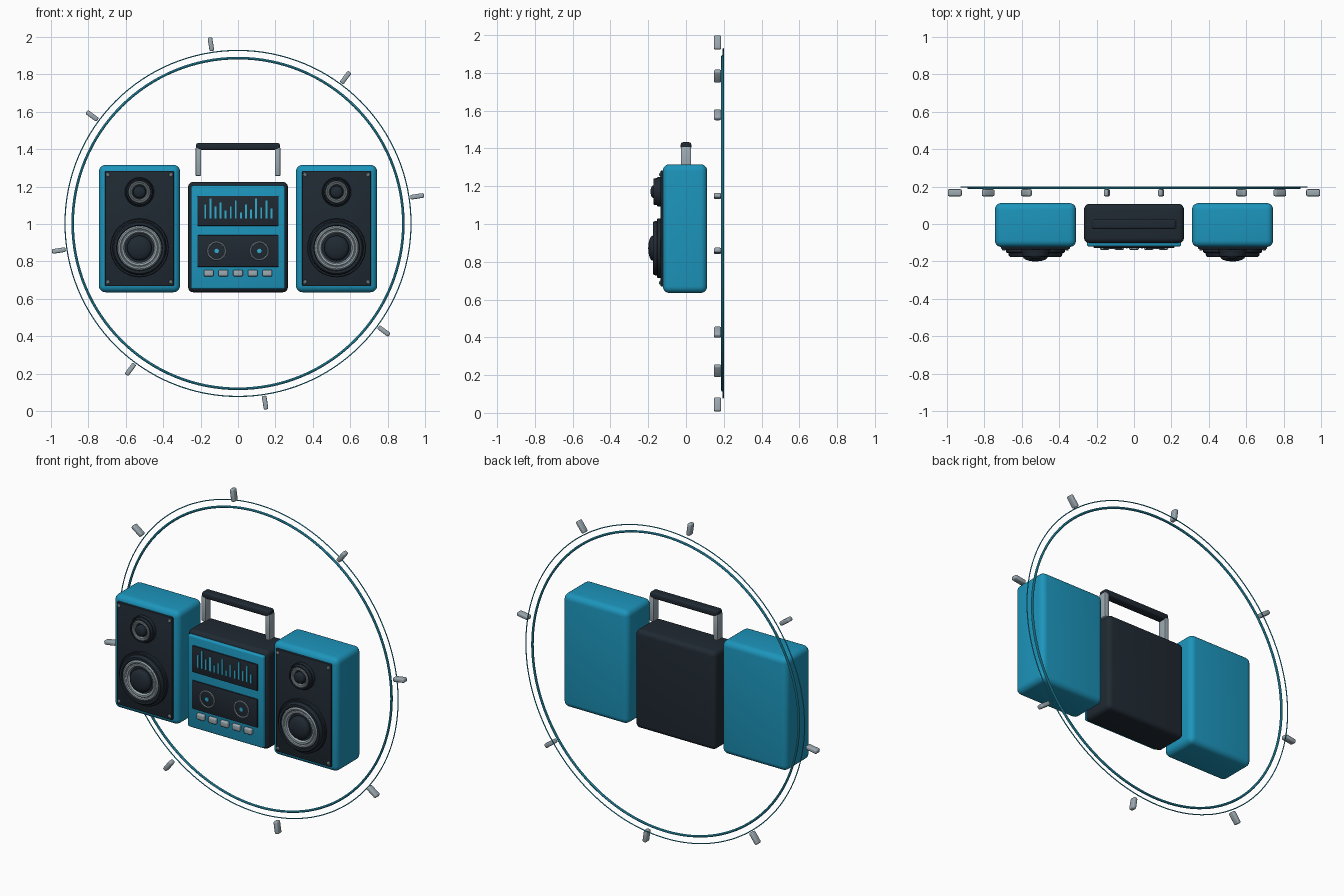
import bpy, bmesh
from math import radians, cos, sin, tau
from mathutils import Matrix, Vector

if "Cube" in bpy.data.objects:
    bpy.data.objects.remove(bpy.data.objects["Cube"])


def material(name, rgb):
    m = bpy.data.materials.new(name)
    m.diffuse_color = (*rgb, 1)
    m.use_nodes = True
    m.node_tree.nodes["Principled BSDF"].inputs["Base Color"].default_value = m.diffuse_color
    return m


BLUE = material("blue", (0.012, 0.30, 0.50))
CYAN = material("cyan", (0.03, 0.42, 0.62))
DARK = material("dark", (0.014, 0.022, 0.032))
STEEL = material("steel", (0.33, 0.40, 0.44))


def finish(bm, name, mat):
    bmesh.ops.recalc_face_normals(bm, faces=bm.faces[:])
    mesh = bpy.data.meshes.new(name)
    bm.to_mesh(mesh)
    bm.free()
    mesh.materials.append(mat)
    ob = bpy.data.objects.new(name, mesh)
    bpy.context.collection.objects.link(ob)
    bpy.ops.object.select_all(action='DESELECT')
    ob.select_set(True)
    bpy.context.view_layer.objects.active = ob
    bpy.ops.object.shade_smooth_by_angle(angle=radians(35))
    return ob


def box(name, x, y, z, mat, bevel=0.0, segs=4):
    """Rounded box from (min, max) ranges."""
    bm = bmesh.new()
    bmesh.ops.create_cube(bm, size=1)
    for v in bm.verts:
        v.co = Vector([r[0] if c < 0 else r[1] for c, r in zip(v.co, (x, y, z))])
    if bevel:
        bmesh.ops.bevel(bm, geom=bm.edges[:], offset=bevel, segments=segs,
                        profile=0.5, affect='EDGES')
    return finish(bm, name, mat)


def lathe(name, x, z, profile, mat, steps=48, closed=False, y=0.0):
    """Spin (radius, y) points around an axis parallel to y."""
    bm = bmesh.new()
    vs = [bm.verts.new((r, d, 0)) for r, d in profile]
    edges = [bm.edges.new(p) for p in zip(vs, vs[1:])]
    if closed:
        edges.append(bm.edges.new((vs[-1], vs[0])))
    bmesh.ops.spin(bm, geom=vs + edges, cent=(0, 0, 0), axis=(0, 1, 0),
                   angle=tau, steps=steps, use_merge=True)
    bmesh.ops.remove_doubles(bm, verts=bm.verts[:], dist=1e-5)
    bmesh.ops.translate(bm, verts=bm.verts[:], vec=(x, y, z))
    return finish(bm, name, mat)


def ring(name, x, y, z, radius, tube, mat, steps=96, sides=8):
    prof = [(radius + tube * cos(tau * i / sides), tube * sin(tau * i / sides))
            for i in range(sides)]
    return lathe(name, x, z, prof, mat, steps, True, y)


def driver(name, x, z, s, base, height, cap):
    """Speaker cone: dark frame, steel ring, dark dome."""
    top = base - height
    lathe(name + "_frame", x, z, [
        (1.0 * s, base + 0.005), (1.0 * s, base - height * 0.4),
        (0.97 * s, base - height * 0.5), (0.92 * s, base - height * 0.5),
        (0.91 * s, base - height * 0.8), (0.87 * s, top), (0.78 * s, top),
        (0.74 * s, top + height * 0.35), (0, top + height * 0.4)], DARK)
    lathe(name + "_ring", x, z, [
        (0.76 * s, base - height * 0.5), (0.75 * s, top + height * 0.12),
        (0.71 * s, top), (0.66 * s, top + height * 0.02),
        (0.63 * s, top + height * 0.12), (0.60 * s, top + height * 0.05),
        (0.54 * s, top + height * 0.08), (0.50 * s, top + height * 0.35)], STEEL)
    lathe(name + "_dome", x, z,
          [(0.42 * s, base - height * 0.5), (0.42 * s, top)] +
          [(0.42 * s * cos(a), top + (cap - top) * sin(a))
           for a in (tau / 4 * i / 6 for i in range(1, 6))] + [(0, cap)], DARK)


# Speakers
for side, sx in (("left", -1), ("right", 1)):
    cx = sx * 0.527
    box(side + "_speaker_cabinet", (cx - 0.217, cx + 0.217), (-0.123, 0.112),
        (0.635, 1.316), BLUE, 0.035, 5)
    box(side + "_speaker_baffle", (cx - 0.184, cx + 0.184), (-0.135, -0.1),
        (0.668, 1.284), DARK, 0.006, 2)
    driver(side + "_woofer", cx, 0.872, 0.157, -0.133, 0.043, -0.2)
    driver(side + "_tweeter", cx, 1.171, 0.078, -0.133, 0.04, -0.188)
    for dx in (-0.168, 0.168):
        for sz in (0.69, 1.262):
            lathe(side + "_baffle_screw", cx + dx, sz,
                  [(0.010, -0.13), (0.010, -0.138), (0.006, -0.142), (0, -0.142)],
                  STEEL, 16)

# Cassette deck
box("deck_body", (-0.267, 0.267), (-0.102, 0.107), (0.635, 1.225), DARK, 0.028, 5)
box("deck_front_panel", (-0.252, 0.252), (-0.12, -0.09), (0.652, 1.205), BLUE, 0.01, 3)
box("display_screen", (-0.217, 0.217), (-0.128, -0.11), (0.99, 1.15), DARK, 0.005, 2)
box("cassette_window", (-0.217, 0.217), (-0.128, -0.11), (0.77, 0.941), DARK, 0.005, 2)

# Equaliser bars
levels = [14, 20, 12, 16, 8, 12, 18, 6, 14, 9, 20, 11, 18, 10]
for i, h in enumerate(levels):
    bx = -0.175 + i * 0.0272
    box("equaliser_bar", (bx - 0.005, bx + 0.005), (-0.132, -0.12),
        (1.03, 1.03 + h * 0.0053), CYAN)

# Tape reels
for rx in (-0.114, 0.114):
    ring("reel_ring", rx, -0.129, 0.856, 0.047, 0.004, STEEL, 40)
    lathe("reel_hub", rx, 0.856, [(0.012, -0.12), (0.012, -0.134), (0, -0.134)], CYAN, 20)

# Buttons
for i in range(-2, 3):
    bx = i * 0.0785
    box("deck_button", (bx - 0.026, bx + 0.026), (-0.138, -0.11),
        (0.72, 0.755), STEEL, 0.007, 3)

# Carry handle
for hx in (-0.212, 0.212):
    box("handle_post", (hx - 0.015, hx + 0.015), (-0.027, 0.027), (1.257, 1.41), STEEL, 0.006, 2)
box("handle_grip", (-0.224, 0.224), (-0.028, 0.028), (1.395, 1.433), DARK, 0.012, 4)

# Backing rings
ring("inner_ring", 0, 0.193, 1.003, 0.884, 0.007, CYAN, 128)
ring("outer_ring", 0, 0.197, 1.003, 0.925, 0.003, CYAN, 128)

# Radial ticks around the rings
for i in range(8):
    tick = box("ring_tick", (0.932, 1.006), (0.148, 0.186), (-0.0125, 0.0125), STEEL, 0.008, 3)
    tick.data.transform(Matrix.Translation((0, 0, 1.003)) @
                        Matrix.Rotation(-radians(8.6 + 45 * i), 4, 'Y'))
